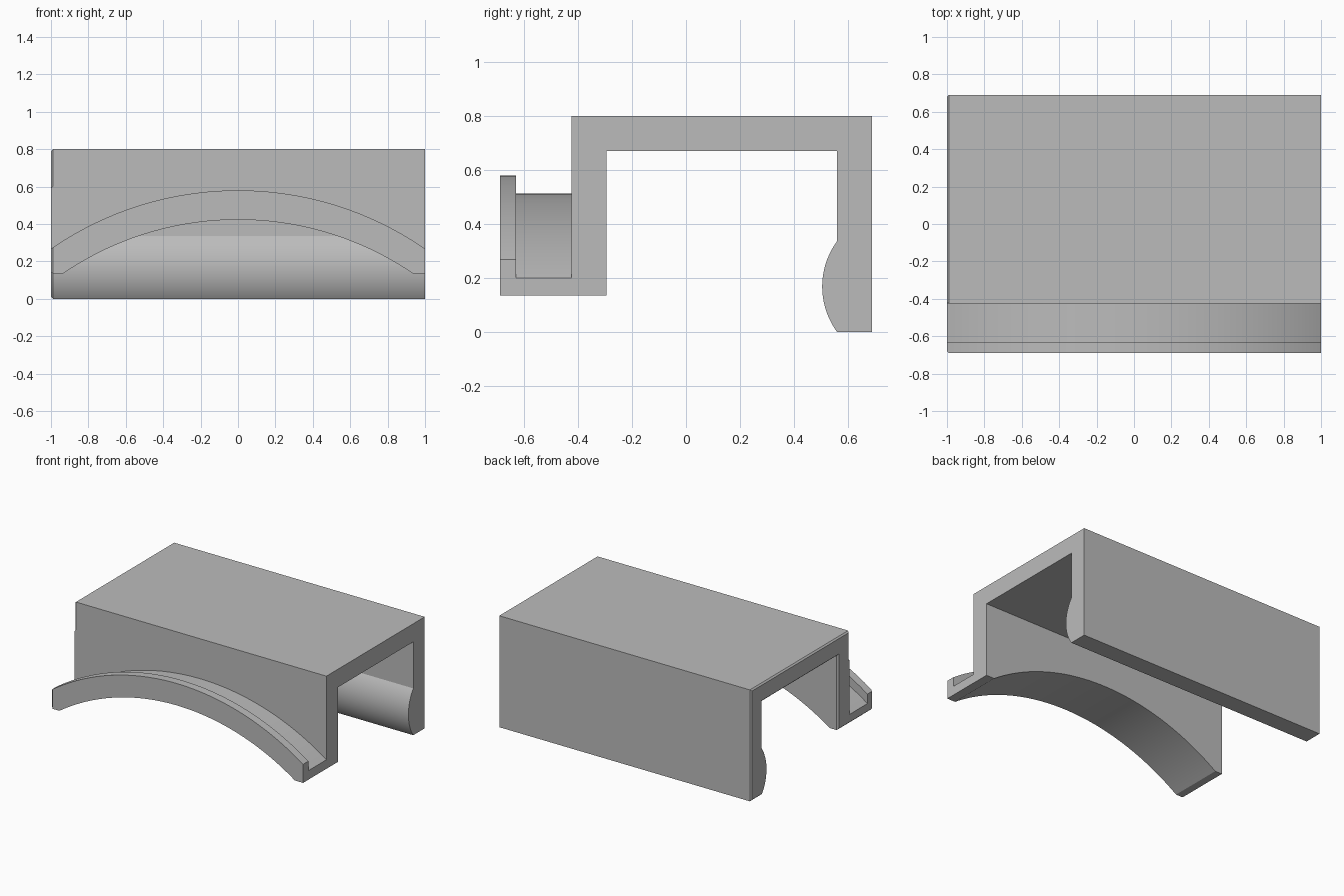
import bpy, bmesh, math
from mathutils import Vector

cube = bpy.data.objects.get("Cube")
if cube:
    bpy.data.objects.remove(cube, do_unlink=True)

grey = bpy.data.materials.new("plain grey")
grey.use_nodes = True
grey.diffuse_color = (0.5, 0.5, 0.5, 1)
grey.node_tree.nodes["Principled BSDF"].inputs["Base Color"].default_value = (0.5, 0.5, 0.5, 1)


def prism(name, points, step, chamfer=0):
    """Extrude an outline along step; optionally chamfer the starting cap."""
    bm = bmesh.new()
    cap = bm.faces.new([bm.verts.new(p) for p in points])
    out = bmesh.ops.extrude_face_region(bm, geom=[cap], use_keep_orig=True)
    moved = [v for v in out["geom"] if isinstance(v, bmesh.types.BMVert)]
    bmesh.ops.translate(bm, verts=moved, vec=Vector(step))
    bmesh.ops.recalc_face_normals(bm, faces=bm.faces)
    if chamfer:
        bmesh.ops.inset_region(bm, faces=[cap], thickness=chamfer,
                               depth=chamfer, use_even_offset=True)
    mesh = bpy.data.meshes.new(name)
    bm.to_mesh(mesh)
    bm.free()
    obj = bpy.data.objects.new(name, mesh)
    bpy.context.collection.objects.link(obj)
    return obj


def arc_cutter(name, crown, x_end, z_end, limit, y0, y1):
    """Solid bounded by a circular arc and a flat side at height limit."""
    sag = crown - z_end
    radius = (x_end ** 2 + sag ** 2) / (2 * sag)
    centre = crown - radius
    reach = math.asin(1.12 / radius)
    count = 64
    angles = [reach * (2 * i / count - 1) for i in range(count + 1)]
    pts = [(radius * math.sin(a), y0, centre + radius * math.cos(a)) for a in angles]
    pts += [(pts[-1][0], y0, limit), (pts[0][0], y0, limit)]
    obj = prism(name, pts, (0, y1 - y0, 0))
    obj.hide_render = True
    return obj


# Channel section with a rounded snap bead inside the back leg
half, bulge = 0.168, 0.055
bead_r = (half ** 2 + bulge ** 2) / (2 * bulge)
sweep = math.asin(half / bead_r)
bead = []
for i in range(25):
    a = sweep * (1 - i / 12)
    bead.append((0.56 - bulge + bead_r * (1 - math.cos(a)), half + bead_r * math.sin(a)))
section = [(-0.69, 0.135), (-0.69, 0.6), (-0.425, 0.6), (-0.425, 0.8), (0.69, 0.8),
           (0.69, 0)] + bead[::-1] + [(0.56, 0.67), (-0.295, 0.67), (-0.295, 0.135)]
body = prism("clip_body", [(-0.99, y, z) for y, z in section], (1.99, 0, 0), 0.01)
body.data.materials.append(grey)

# Curved lip top, recessed ledge behind it, and the arch underneath
cutters = [
    arc_cutter("lip_cutter", 0.58, 1, 0.268, 1, -0.8, -0.6),
    arc_cutter("ledge_cutter", 0.513, 1, 0.2, 1, -0.63, -0.425),
    arc_cutter("arch_cutter", 0.423, 0.935, 0.135, -0.3, -0.8, -0.1),
]
bpy.ops.object.select_all(action="DESELECT")
bpy.context.view_layer.objects.active = body
body.select_set(True)
for cutter in cutters:
    mod = body.modifiers.new(cutter.name, "BOOLEAN")
    mod.operation = "DIFFERENCE"
    mod.solver = "EXACT"
    mod.object = cutter
    bpy.ops.object.modifier_apply(modifier=mod.name)
    bpy.data.objects.remove(cutter, do_unlink=True)

bpy.ops.object.shade_smooth_by_angle(angle=math.radians(30))
